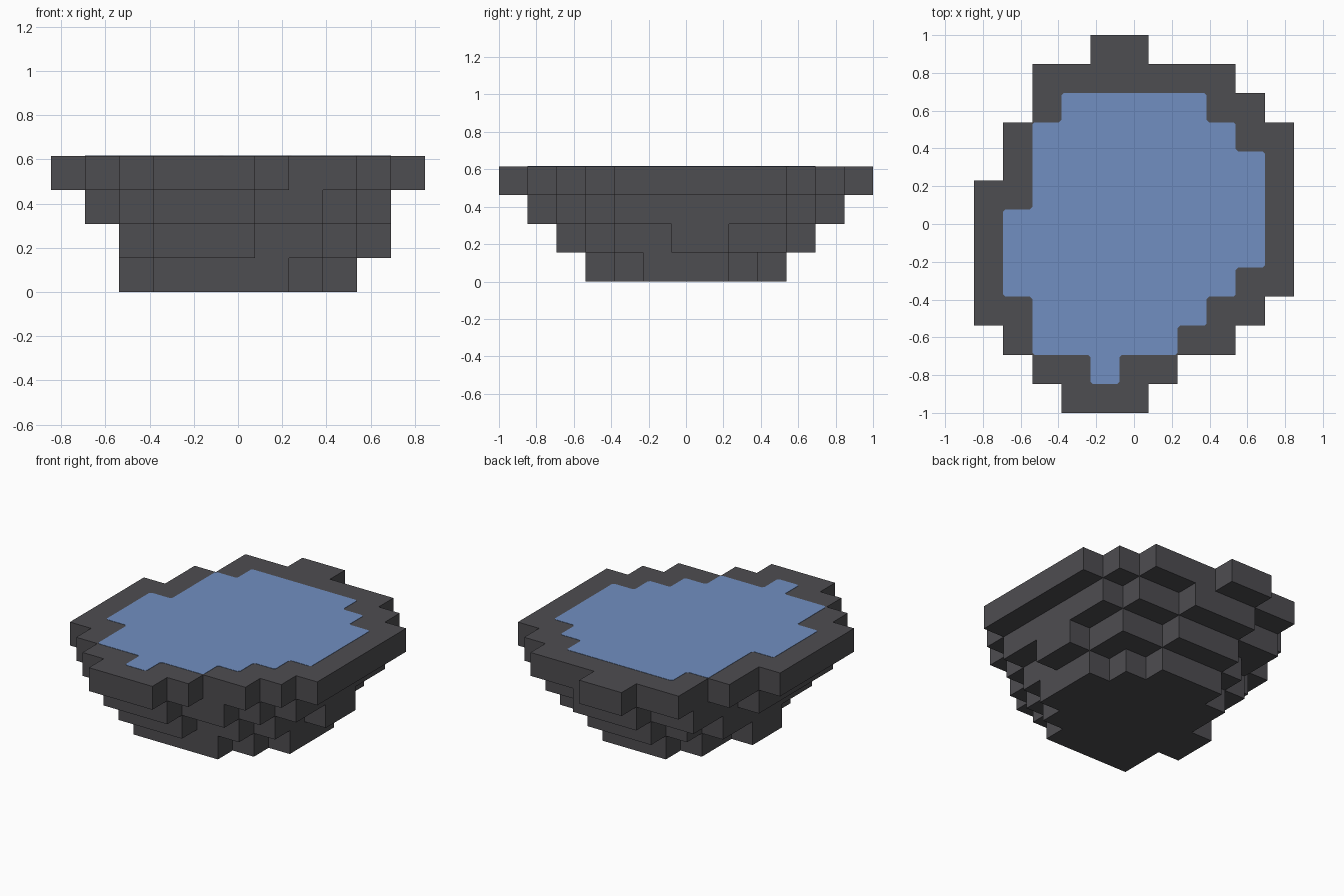
import bpy
import bmesh

cube = bpy.data.objects.get("Cube")
if cube:
    bpy.data.objects.remove(cube, do_unlink=True)

UNIT = 2 / 13          # edge of one block
COLS, ROWS = 11, 13    # blocks across and deep


def material(name, rgb):
    mat = bpy.data.materials.new(name)
    mat.use_nodes = True
    color = (*rgb, 1)
    mat.diffuse_color = color
    bsdf = mat.node_tree.nodes["Principled BSDF"]
    bsdf.inputs["Base Color"].default_value = color
    bsdf.inputs["Roughness"].default_value = 0.9
    return mat


def block_sheet(spans, first_row, z):
    """Flat sheet of square cells; each span gives the start and end column of a row."""
    bm = bmesh.new()
    corners = {}

    def corner(i, j):
        if (i, j) not in corners:
            corners[i, j] = bm.verts.new(((i - COLS / 2) * UNIT, (j - ROWS / 2) * UNIT, z))
        return corners[i, j]

    for j, (start, end) in enumerate(spans, first_row):
        for i in range(start, end):
            bm.faces.new([corner(i, j), corner(i + 1, j), corner(i + 1, j + 1), corner(i, j + 1)])
    return bm


def merge_flat(bm):
    bmesh.ops.dissolve_limit(bm, angle_limit=0.01, verts=bm.verts, edges=bm.edges)


def raise_sheet(bm, height):
    made = bmesh.ops.extrude_face_region(bm, geom=bm.faces[:])["geom"]
    top = [g for g in made if isinstance(g, bmesh.types.BMVert)]
    bmesh.ops.translate(bm, verts=top, vec=(0, 0, height))
    bmesh.ops.recalc_face_normals(bm, faces=bm.faces)


def finish(bm, name, mat):
    mesh = bpy.data.meshes.new(name)
    bm.to_mesh(mesh)
    bm.free()
    mesh.materials.append(mat)
    obj = bpy.data.objects.new(name, mesh)
    bpy.context.collection.objects.link(obj)
    return obj


stone = material("dark_stone", (0.076, 0.074, 0.082))
blue = material("water_blue", (0.165, 0.275, 0.535))

# Stone layers from the ground up: name, first row, column span of each row
LAYERS = [
    ("stone_base", 3, [(3, 7), (3, 8), (2, 9), (2, 9), (3, 9), (3, 8), (4, 7)]),
    ("stone_lower", 2, [(3, 6), (2, 8), (2, 9), (2, 9), (2, 10), (2, 10),
                        (2, 9), (3, 9), (4, 7)]),
    ("stone_upper", 1, [(3, 6), (2, 8), (1, 9)] + [(1, 10)] * 4
     + [(2, 10), (2, 10), (2, 9), (4, 7)]),
    ("stone_rim", 0, [(3, 6), (2, 7), (1, 9), (0, 10)] + [(0, 11)] * 4
     + [(1, 11), (1, 11), (2, 10), (2, 9), (4, 6)]),
]
for level, (name, first_row, spans) in enumerate(LAYERS):
    bm = block_sheet(spans, first_row, level * UNIT)
    raise_sheet(bm, UNIT)
    merge_flat(bm)
    finish(bm, name, stone)

# Water surface: thin plate with slightly clipped corners
pool = [(4, 5), (2, 7), (2, 8), (1, 9), (1, 10), (1, 10), (2, 10), (2, 10), (2, 9), (3, 8)]
bm = block_sheet(pool, 1, len(LAYERS) * UNIT - 0.001)
merge_flat(bm)
bmesh.ops.bevel(bm, geom=bm.verts[:], offset=0.012, segments=1, affect='VERTICES')
raise_sheet(bm, 0.003)
finish(bm, "water_surface", blue)
